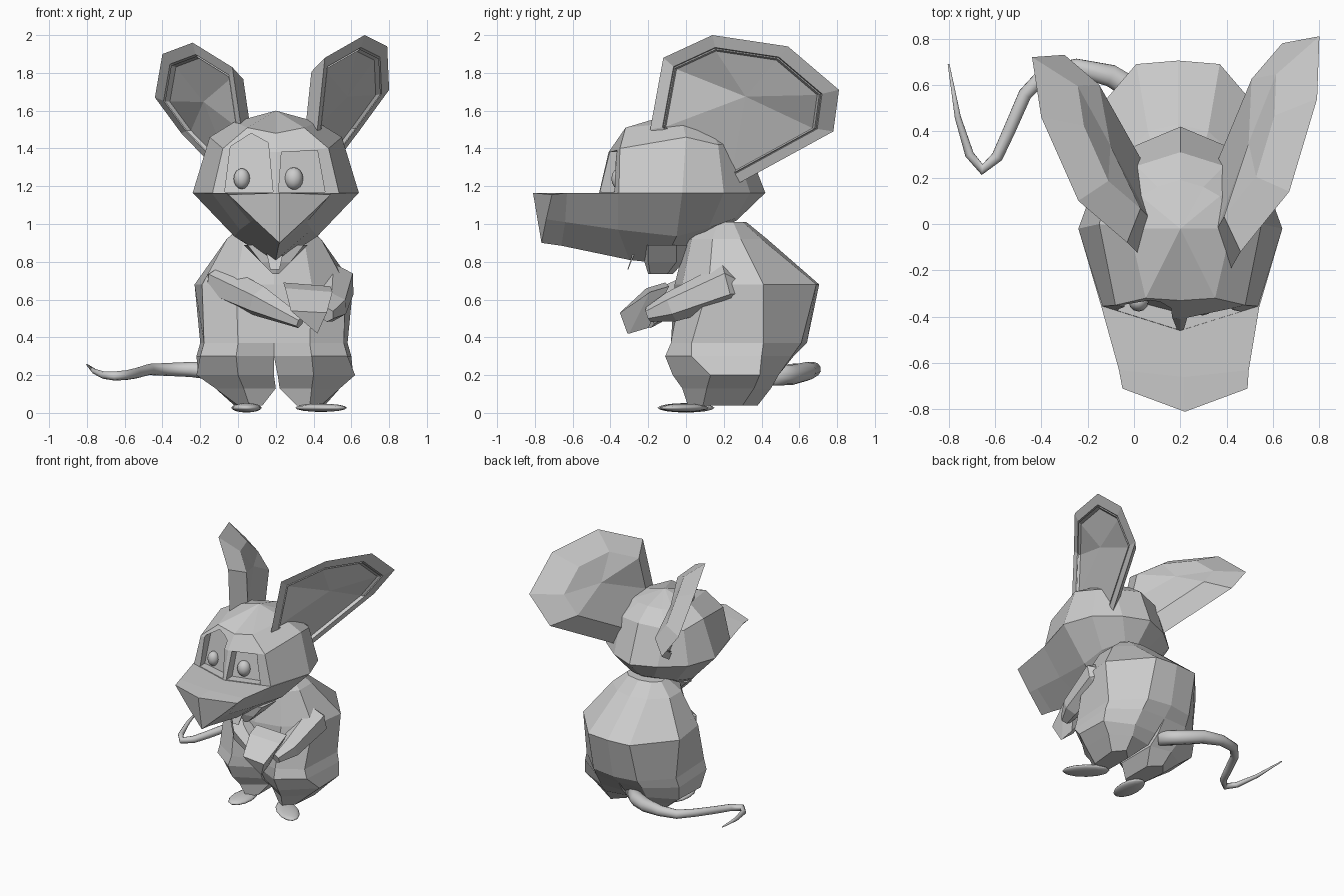
import bpy, bmesh, math
from mathutils import Vector, Matrix

if "Cube" in bpy.data.objects:
    bpy.data.objects.remove(bpy.data.objects["Cube"])

CX = 0.2  # symmetry plane of the body


def make(name, verts, faces, smooth=False):
    me = bpy.data.meshes.new(name)
    me.from_pydata([tuple(v) for v in verts], [], faces)
    bm = bmesh.new()
    bm.from_mesh(me)
    bmesh.ops.remove_doubles(bm, verts=bm.verts, dist=1e-5)
    bmesh.ops.recalc_face_normals(bm, faces=bm.faces)
    for f in bm.faces:
        f.smooth = smooth
    bm.to_mesh(me)
    bm.free()
    ob = bpy.data.objects.new(name, me)
    bpy.context.collection.objects.link(ob)
    return ob


def loft(name, rings, smooth=False, fold=False, apex=None):
    """Skin the rings; fold splits the caps along the mirror plane."""
    n, h = len(rings[0]), len(rings[0]) // 2
    last = (len(rings) - 1) * n
    verts = [v for r in rings for v in r]
    caps = [0] if apex else [0, last]
    faces = []
    for b in caps:
        if fold:
            faces += [tuple(b + i for i in range(h + 1)),
                      tuple(b + i % n for i in range(h, n + 1))]
        else:
            faces.append(tuple(range(b, b + n)))
    if apex:
        verts.append(apex)
        faces += [(last + i, last + (i + 1) % n, last + n) for i in range(n)]
    for k in range(len(rings) - 1):
        for i in range(n):
            j = (i + 1) % n
            faces.append((k * n + i, k * n + j, k * n + n + j, k * n + n + i))
    return make(name, verts, faces, smooth)


def mirrored(half, cx=CX):
    """Close a half outline (first and last point on the mirror plane)."""
    return ([(cx + x, y, z) for x, y, z in half]
            + [(cx - x, y, z) for x, y, z in half[-2:0:-1]])


def level(z, half, cx=CX):
    return mirrored([(x, y, z) for x, y in half], cx)


def limb(name, path, radii, sides=6, smooth=False):
    pts = [Vector(p) for p in path]
    up, rings = Vector((0, 0, 1)), []
    for i, p in enumerate(pts):
        t = (pts[min(i + 1, len(pts) - 1)] - pts[max(i - 1, 0)]).normalized()
        up = (up - t * up.dot(t)).normalized()
        side = t.cross(up)
        rings.append([p + (up * math.cos(a) + side * math.sin(a)) * radii[i]
                      for a in (2 * math.pi * k / sides for k in range(sides))])
    return loft(name, rings, smooth)


def ball(name, loc, size, turn=0, seg=12):
    bm = bmesh.new()
    bmesh.ops.create_uvsphere(bm, u_segments=seg, v_segments=8, radius=1)
    bm.transform(Matrix.Translation(loc) @ Matrix.Rotation(turn, 4, 'Z')
                 @ Matrix.Diagonal((*size, 1)))
    for f in bm.faces:
        f.smooth = True
    me = bpy.data.meshes.new(name)
    bm.to_mesh(me)
    bm.free()
    bpy.context.collection.objects.link(bpy.data.objects.new(name, me))


# Cranium
head = loft("head", [
    level(1.165, [(0, -.46), (.335, -.355), (.44, -.02), (.36, .2), (.19, .34), (0, .42)]),
    mirrored([(0, -.41, 1.38), (.28, -.35, 1.40), (.35, 0, 1.46),
              (.3, .17, 1.42), (.19, .25, 1.43), (0, .31, 1.45)]),
    mirrored([(0, -.33, 1.48), (.15, -.32, 1.51), (.22, -.02, 1.54),
              (.17, .12, 1.53), (.1, .16, 1.53), (0, .19, 1.54)]),
], apex=(CX, -.02, 1.6))

# Eye sockets carved into the face
sockets = [[(-.07, 1.17), (-.04, 1.41), (.07, 1.48), (.16, 1.43), (.185, 1.17)],
           [(.215, 1.17), (.23, 1.38), (.42, 1.39), (.46, 1.17)]]
for outline in sockets:
    front = [(x, -.7, z) for x, z in outline]
    back = [(x, -.385 + .26 * abs(x - CX) + .18 * (z - 1.165), z) for x, z in outline]
    cutter = loft("socket_cutter", [front, back])
    cutter.hide_render = True
    bpy.context.view_layer.objects.active = head
    mod = head.modifiers.new("socket", 'BOOLEAN')
    mod.operation = 'DIFFERENCE'
    mod.solver = 'EXACT'
    mod.object = cutter
    bpy.ops.object.modifier_apply(modifier=mod.name)
    bpy.data.objects.remove(cutter)

ball("left_eye", (.02, -.335, 1.24), (.043, .043, .055))
ball("right_eye", (.295, -.345, 1.24), (.05, .05, .06))

# Keel-shaped snout and lower head, lofted from nose to nape
T = 1.165
loft("snout", [
    mirrored([(0, -.81, T), (.27, -.71, 1.155), (.135, -.74, 1.025), (0, -.765, .90)], .22),
    mirrored([(0, -.66, T), (.28, -.63, T), (.15, -.64, 1.01), (0, -.66, .885)], .215),
    mirrored([(0, -.4, T), (.34, -.36, T), (.19, -.36, .97), (0, -.3, .81)]),
    mirrored([(0, 0, T), (.44, -.02, T), (.22, -.05, .935), (0, -.12, .79)]),
    mirrored([(0, .2, T), (.36, .2, T), (.2, .12, .98), (0, .05, .90)]),
    mirrored([(0, .42, T), (.19, .34, T), (.1, .26, 1.03), (0, .27, 1.02)]),
], fold=True)
# Lower jaw and tooth
loft("jaw", [
    level(.89, [(0, -.23), (.15, -.2), (.17, -.05), (0, .04)]),
    level(.80, [(0, -.22), (.08, -.2), (.08, -.05), (0, -.01)]),
    level(.735, [(0, -.2), (.015, -.19), (.015, -.1), (0, -.07)]),
])
loft("tooth", [
    [(.15, -.28, .85), (.24, -.28, .85), (.24, -.27, .85), (.15, -.27, .85)],
    [(.17, -.31, .76), (.22, -.31, .76), (.22, -.305, .76), (.17, -.305, .76)],
])


# Dished ears
def ear(name, rim, n):
    rim = [Vector(p) for p in rim]
    n = Vector(n).normalized()
    k = len(rim)
    c = sum(rim, Vector()) / k
    base = c * .7 + (rim[0] + rim[-1]) * .15
    inward = Vector((-math.copysign(1, n.x), 0, 0))

    rings = [[base + (p - base) * s + inward * d for p in rim]
             for s, d in ((.8, .02), (.82, 0), (.835, .02), (.845, 0), (1, 0))]
    rings.append([base + (p - base) * .66 - n * .11 for p in rim])
    verts = [v for r in rings for v in r] + [c + inward * .02, c - n * .115]
    faces = []
    for r in range(len(rings) - 1):
        for i in range(k):
            j = (i + 1) % k
            faces.append((r * k + i, r * k + j, r * k + k + j, r * k + k + i))
    last, tip = (len(rings) - 1) * k, len(rings) * k
    for i in range(k):
        j = (i + 1) % k
        faces += [(i, j, tip), (last + i, last + j, tip + 1)]
    make(name, verts, faces)


ear("right_ear", [(.42, -.19, 1.50), (.46, -.12, 1.88), (.67, .14, 2.0), (.79, .54, 1.94),
                  (.80, .81, 1.71), (.64, .78, 1.49), (.42, .25, 1.2)], (.92, -.3, -.27))
ear("left_ear", [(.02, -.13, 1.49), (-.03, -.08, 1.83), (-.24, .1, 1.96), (-.40, .46, 1.90),
                 (-.44, .72, 1.67), (-.30, .73, 1.48), (-.03, .25, 1.2)], (-.88, -.4, -.27))

# Torso
BX = .19
hip = [(0, -.04), (.19, -.08), (.37, .03), (.39, .41), (.19, .61), (0, .64)]
loft("body", [
    level(1.01, [(0, .1), (.1, .12), (.14, .17), (.15, .25), (.1, .3), (0, .32)], BX),
    level(.92, [(0, .0), (.16, .03), (.25, .14), (.25, .29), (.13, .40), (0, .43)], BX),
    level(.68, [(0, -.06), (.2, -.02), (.38, .12), (.42, .41), (.18, .69), (0, .705)], BX),
    level(.37, hip, BX),
])

# Thighs continue the torso down to each ankle
profile = [
    (.37, 0, hip),
    (.30, 0, [(0, -.01), (.2, -.11), (.39, .03), (.41, .4), (.2, .56), (0, .57)]),
    (.20, .01, [(.01, .03), (.2, -.07), (.42, .13), (.41, .39), (.2, .49), (.01, .49)]),
    (.13, .02, [(.01, .1), (.18, -.02), (.33, .11), (.33, .36), (.18, .45), (.01, .42)]),
    (.04, .03, [(.09, .06), (.16, .01), (.22, .09), (.24, .3), (.17, .38), (.09, .3)]),
]
for side, label in ((-1, "left"), (1, "right")):
    loft(label + "_leg", [[(BX + side * x + dx, y, z) for x, y in half]
                          for z, dx, half in profile])
ball("left_foot", (.045, .0, .027), (.08, .15, .025), 0)
ball("right_foot", (.44, -.01, .027), (.08, .17, .022), math.radians(48))

# Arms folded forward
limb("left_arm", [(-.13, .25, .71), (-.09, .15, .69), (.12, -.1, .59), (.33, -.2, .48)],
     [.05, .10, .085, .035])
limb("right_arm", [(.50, .30, .66), (.51, .22, .68), (.5, -.08, .56), (.47, -.2, .52)],
     [.05, .115, .08, .04])

# Food wedge held in the hands
wedge = [(.25, -.21, .66), (.50, -.19, .64), (.42, -.30, .42)]
loft("food_wedge", [[(.28, -.34, .54), (.47, -.35, .53), (.42, -.31, .42)], wedge,
                    [(x - .01, y + .1, z + .03) for x, y, z in wedge]])

# Tail
limb("tail", [(.15, .45, .2), (.03, .56, .2), (-.1, .64, .22), (-.25, .675, .23),
              (-.38, .655, .23), (-.47, .56, .23), (-.54, .4, .21), (-.59, .29, .2),
              (-.655, .235, .195), (-.71, .3, .2), (-.76, .46, .22), (-.8, .69, .255)],
     [.055, .053, .05, .04, .034, .03, .028, .026, .024, .02, .014, .004], 10, True)
